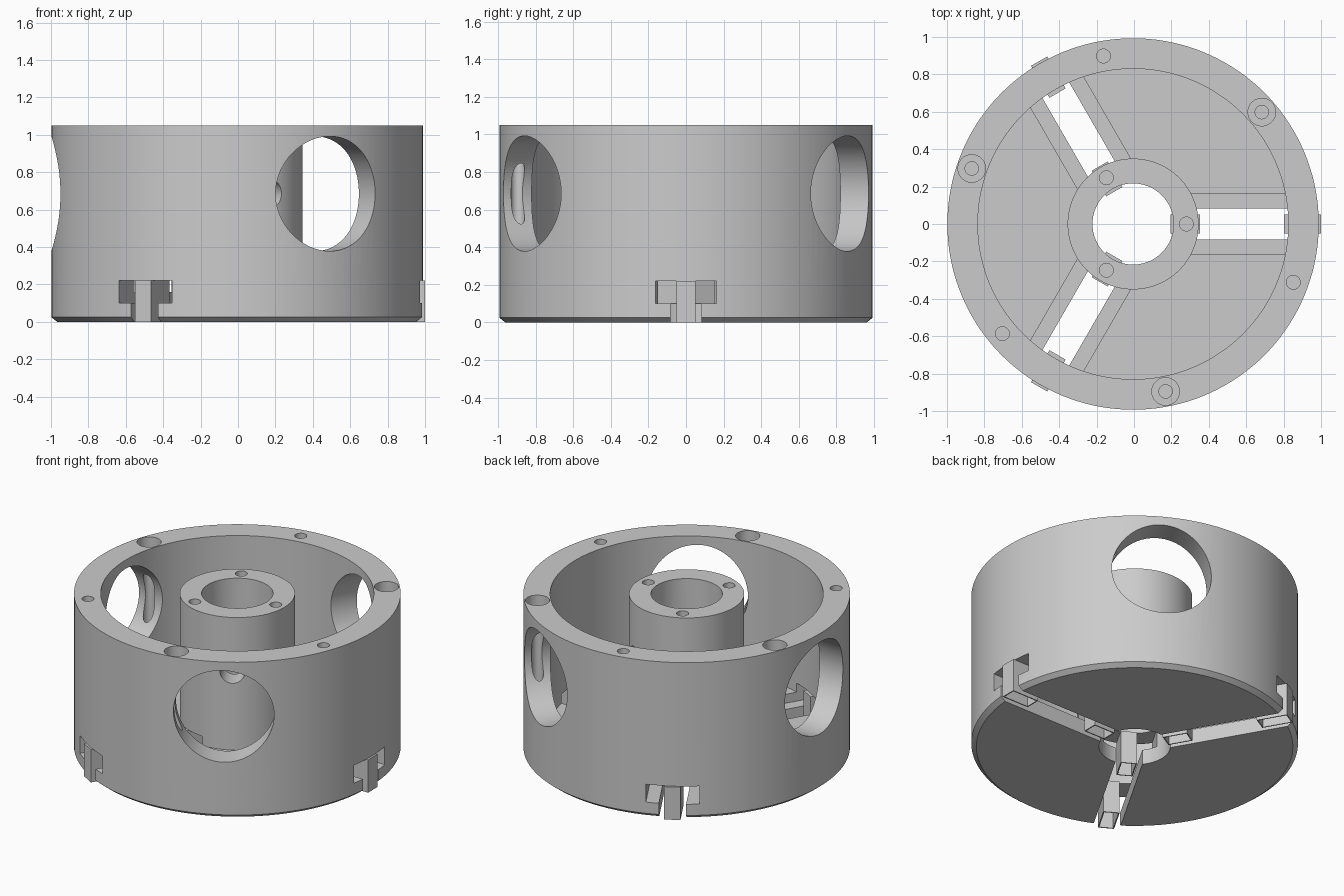
import bpy, bmesh, math
from mathutils import Matrix, Vector

old = bpy.data.objects.get("Cube")
if old:
    bpy.data.objects.remove(old, do_unlink=True)

CENTRE = Matrix.Translation((-0.005, 0, 0))
HEIGHT, OUTER, BORE, HUB, WALL, FLOOR = 1.05, 0.993, 0.217, 0.35, 0.83, 0.16
SLOT_TOP, WINDOW_Z, RIM_HOLES = 0.22, 0.685, 0.912
THIRDS = (0, 120, 240)

grey = bpy.data.materials.new("plain grey")
grey.use_nodes = True
grey.diffuse_color = (0.6, 0.6, 0.6, 1)
grey.node_tree.nodes["Principled BSDF"].inputs["Base Color"].default_value = (0.6, 0.6, 0.6, 1)


def turn(degrees):
    return CENTRE @ Matrix.Rotation(math.radians(degrees), 4, 'Z')


def make(name, bm, matrix):
    bmesh.ops.transform(bm, matrix=matrix, verts=bm.verts)
    bmesh.ops.recalc_face_normals(bm, faces=bm.faces)
    mesh = bpy.data.meshes.new(name)
    bm.to_mesh(mesh)
    bm.free()
    mesh.materials.append(grey)
    ob = bpy.data.objects.new(name, mesh)
    bpy.context.collection.objects.link(ob)
    return ob


def select(ob):
    bpy.ops.object.select_all(action='DESELECT')
    ob.select_set(True)
    bpy.context.view_layer.objects.active = ob


def lathe(name, profile, steps=144):
    bm = bmesh.new()
    rings = []
    for i in range(steps):
        a = 2 * math.pi * i / steps
        rings.append([bm.verts.new((r * math.cos(a), r * math.sin(a), z)) for r, z in profile])
    for i in range(steps):
        p, q = rings[i], rings[(i + 1) % steps]
        for j in range(len(profile)):
            k = (j + 1) % len(profile)
            bm.faces.new((p[j], q[j], q[k], p[k]))
    return make(name, bm, CENTRE)


def cut(bm, matrix):
    tool = make("cutter", bm, matrix)
    tool.hide_render = True
    select(body)
    mod = body.modifiers.new("cut", 'BOOLEAN')
    mod.operation, mod.solver, mod.object = 'DIFFERENCE', 'EXACT', tool
    bpy.ops.object.modifier_apply(modifier=mod.name)
    bpy.data.objects.remove(tool, do_unlink=True)


def cylinder(radius, start, end, segments=32):
    bm = bmesh.new()
    bmesh.ops.create_cone(bm, cap_ends=True, segments=segments, radius1=radius,
                          radius2=radius, depth=end - start,
                          matrix=Matrix.Translation((0, 0, (start + end) / 2)))
    return bm


def drill(angle, distance, radius, bottom):
    cut(cylinder(radius, bottom, HEIGHT + 0.1),
        turn(angle) @ Matrix.Translation((distance, 0, 0)))


def bore_sideways(angle, radius, start, end, segments):
    cut(cylinder(radius, start, end, segments),
        turn(angle) @ Matrix.Translation((0, 0, WINDOW_Z)) @ Matrix.Rotation(math.pi / 2, 4, 'Y'))


def tee_slot():
    half = [(0.083, -0.1), (0.083, 0.1), (0.163, 0.1), (0.163, SLOT_TOP)]
    outline = half + [(-y, z) for y, z in reversed(half)]
    bm = bmesh.new()
    face = bm.faces.new([bm.verts.new((0.1, y, z)) for y, z in outline])
    ext = bmesh.ops.extrude_face_region(bm, geom=[face])["geom"]
    bmesh.ops.translate(bm, vec=(1, 0, 0),
                        verts=[v for v in ext if isinstance(v, bmesh.types.BMVert)])
    return bm


def support_box(name, angle, start, end):
    # thin-walled box, open underneath
    bm = bmesh.new()
    size = Vector((end - start, 0.1, SLOT_TOP))
    bmesh.ops.create_cube(bm, size=1, matrix=Matrix.Translation(
        ((start + end) / 2, 0, SLOT_TOP / 2)) @ Matrix.Diagonal(size).to_4x4())
    bm.normal_update()
    base = min(bm.faces, key=lambda f: f.calc_center_median().z)
    bmesh.ops.inset_region(bm, faces=[base], thickness=0.01)
    bmesh.ops.inset_region(bm, faces=[base], thickness=0.0005)
    for v in base.verts:
        v.co.z = SLOT_TOP - 0.01
    return make(name, bm, turn(angle))


# Cup-shaped body with central hub and chamfered lower edge
body = lathe("chuck_body", [
    (BORE, 0), (0.962, 0), (OUTER, 0.025), (OUTER, HEIGHT), (WALL, HEIGHT),
    (WALL, FLOOR), (HUB, FLOOR), (HUB, HEIGHT), (BORE, HEIGHT)])

for a in THIRDS:
    # Radial T-slots
    cut(tee_slot(), turn(a))
    # Round side windows and matching hub holes
    bore_sideways(a + 60, 0.307, 0.6, 1.2, 96)
    bore_sideways(a + 60, 0.077, 0.1, 0.45, 48)
    # Counterbored rim holes, plain rim holes and hub holes
    drill(a + 41, RIM_HOLES, 0.074, HEIGHT - 0.1)
    drill(a + 41, RIM_HOLES, 0.036, 0.3)
    drill(a + 100, RIM_HOLES, 0.037, HEIGHT - 0.3)
    drill(a, 0.285, 0.037, HEIGHT - 0.3)

select(body)
bpy.ops.object.shade_smooth_by_angle(angle=math.radians(25))

# Small support boxes under the wall and hub in each slot
for a in THIRDS:
    support_box("wall_support", a, 0.808, 1.005)
    support_box("hub_support", a, 0.2, 0.357)
